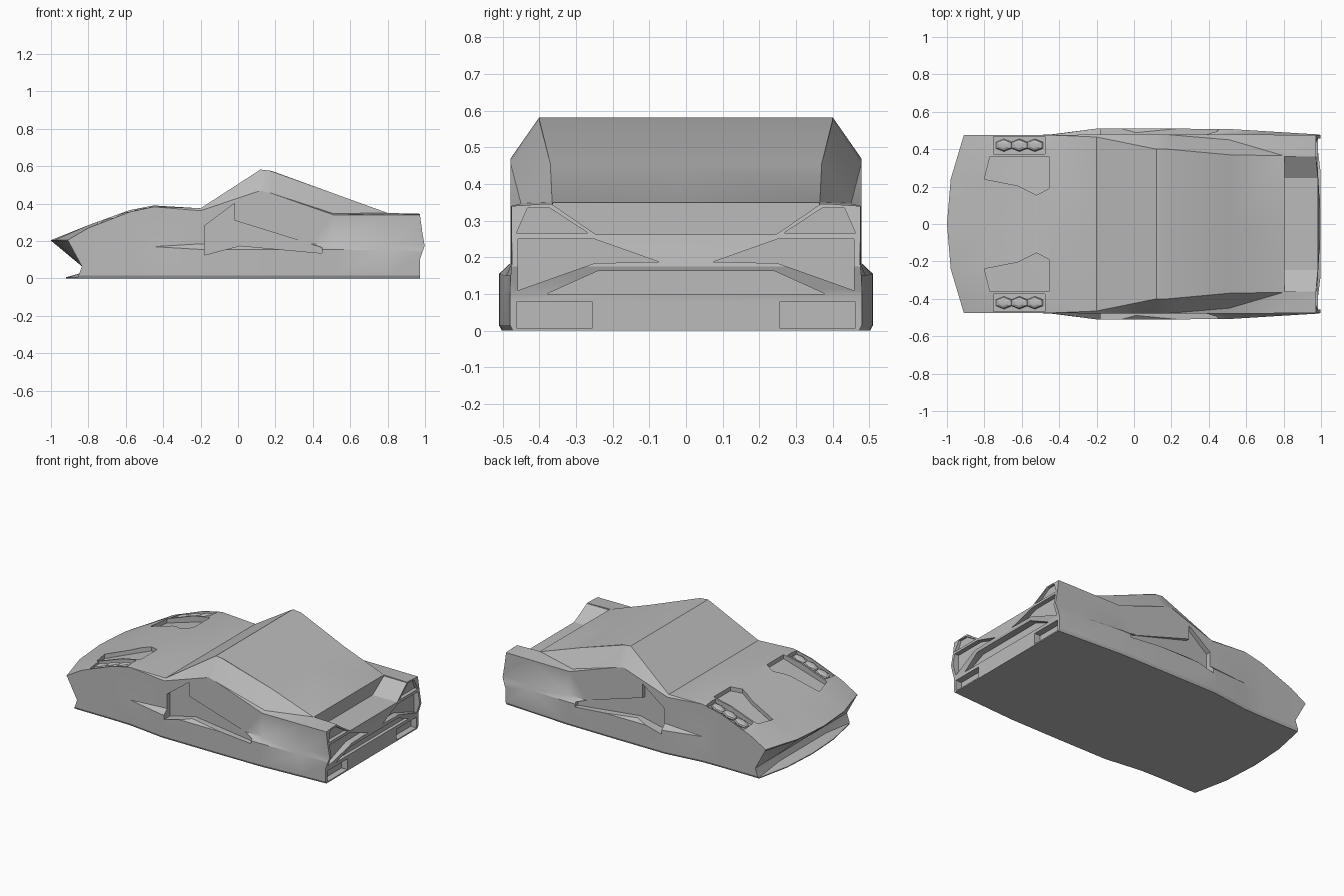
import bpy, bmesh, math

if "Cube" in bpy.data.objects:
    bpy.data.objects.remove(bpy.data.objects["Cube"])

paint = bpy.data.materials.new("grey_paint")
paint.diffuse_color = (0.5, 0.5, 0.5, 1)
paint.use_nodes = True
paint.node_tree.nodes["Principled BSDF"].inputs["Base Color"].default_value = paint.diffuse_color


def loft(name, rings):
    """Closed solid through a list of equal-length rings of points."""
    bm = bmesh.new()
    vs = [[bm.verts.new(p) for p in r] for r in rings]
    n = len(rings[0])
    for a, b in zip(vs, vs[1:]):
        for i in range(n):
            j = (i + 1) % n
            bm.faces.new((a[i], a[j], b[j], b[i]))
    bm.faces.new(vs[0])
    bm.faces.new(vs[-1][::-1])
    bmesh.ops.remove_doubles(bm, verts=bm.verts, dist=0.0005)
    bmesh.ops.triangulate(bm, faces=bm.faces)
    bmesh.ops.recalc_face_normals(bm, faces=bm.faces)
    me = bpy.data.meshes.new(name)
    bm.to_mesh(me)
    bm.free()
    me.materials.append(paint)
    ob = bpy.data.objects.new(name, me)
    bpy.context.collection.objects.link(ob)
    return ob


def interp(x, table):
    for (x0, y0), (x1, y1) in zip(table, table[1:]):
        if x <= x1:
            return y0 + (y1 - y0) * max(0, x - x0) / (x1 - x0)
    return table[-1][1]


def nose(y):
    return interp(abs(y), [(0, 0), (0.24, 0.02), (0.475, 0.09), (0.6, 0.14)])


def hood(x):
    return interp(x, [(-1, 0.203), (-0.8, 0.282), (-0.58, 0.362), (-0.45, 0.388)])


def cut(cutter):
    cutter.hide_render = True
    m = body.modifiers.new("cut", "BOOLEAN")
    m.operation = "DIFFERENCE"
    m.solver = "EXACT"
    m.object = cutter
    bpy.context.view_layer.objects.active = body
    bpy.ops.object.modifier_apply(modifier=m.name)
    bpy.data.objects.remove(cutter)


# Main body: x, sill width, sill z, side width, shoulder z, crease y, crease z, roof y, roof z
stations = [
    (-1.0, .475, .10, .475, .206, .24, .205, .24, .205),
    (-0.8, .475, .10, .475, .270, .36, .285, .36, .285),
    (-.58, .475, .12, .475, .355, .40, .365, .40, .365),
    (-.45, .478, .14, .476, .383, .42, .390, .42, .390),
    (-.20, .510, .155, .478, .362, .465, .375, .465, .375),
    (.12, .510, .155, .478, .470, .40, .582, .40, .582),
    (.18, .510, .155, .478, .455, .40, .572, .40, .575),
    (.51, .508, .155, .478, .340, .45, .347, .37, .455),
    (.80, .490, .15, .477, .340, .40, .345, .365, .350),
    (1.0, .478, .15, .475, .340, .40, .345, .365, .345),
]
rings = []
for x, sw, sz, w, zs, yc, zc, yr, zr in stations:
    half = [(0, 0), (sw - .008, 0), (sw, .015), (sw, sz), (w, sz + .03),
            (w, zs), (yc, zc), (yr, zr), (0, zr)]
    ring = half + [(-y, z) for y, z in half[-2:0:-1]]
    rings.append([(x + (nose(y) if x == -1 else 0), y, z) for y, z in ring])
body = loft("car_body", rings)

# Front: undercut nose with a lower lip, swept back towards the corners
nose_rings = []
for y in (-.6, -.475, -.24, 0, .24, .475, .6):
    d = nose(y)
    lip = -.92 + .7 * d
    prof = [(-1.3, -.1), (lip, -.1), (lip, .006), (-.848, .026), (-.835, .065),
            (-.998 + d, .2), (-1.3, .2)]
    nose_rings.append([(x, y, z) for x, z in prof])
cut(loft("nose_cutter", nose_rings))

# Rear: pointed tail profile
tail = [(.972, -.1), (.972, .1), (.998, .175), (.985, .25), (.97, .36), (1.2, .36), (1.2, -.1)]
cut(loft("tail_cutter", [[(x, y, z) for x, z in tail] for y in (-.6, .6)]))


def rear_cut(poly, x0):
    cut(loft("rear_cutter", [[(x, y, z) for y, z in poly] for x in (x0, 1.1)]))


# Rear deck channel and diffuser
rear_cut([(-.362, .5), (-.362, .342), (-.245, .262), (.245, .262), (.362, .342), (.362, .5)], .805)
rear_cut([(-.38, .1), (-.24, .163), (.24, .163), (.38, .1)], .95)

for s in (-1, 1):
    # Tail lamp recesses, upper end panels and exhaust boxes
    rear_cut([(s * y, z) for y, z in
              ((.458, .25), (.25, .25), (.075, .188), (.25, .184), (.458, .11))], .955)
    rear_cut([(s * y, z) for y, z in
              ((.462, .267), (.432, .335), (.372, .335), (.268, .267))], .958)
    rear_cut([(s * y, z) for y, z in
              ((.462, .008), (.255, .008), (.255, .078), (.462, .078))], .93)

    # Side air scoop, deepest at its front edge
    scoop = [(-.18, .125), (-.18, .28), (-.02, .40), (-.02, .31), (.45, .165), (.45, .135), (.01, .175)]
    cut(loft("scoop_cutter", [
        [(x, s * (.445 + .05 * (x + .18)), z) for x, z in scoop],
        [(x, s * .6, z) for x, z in scoop]]))

    # Hood vent and headlight bay
    vent = [(-.8, .24), (-.77, .362), (-.455, .362), (-.455, .19), (-.52, .155), (-.62, .205)]
    bay = [(-.75, .373), (-.75, .468), (-.475, .468), (-.475, .373)]
    for poly, depth in ((vent, .025), (bay, .022)):
        cut(loft("hood_cutter", [
            [(x, s * y, hood(x) - depth) for x, y in poly],
            [(x, s * y, hood(x) + .1) for x, y in poly]]))


def smooth(ob):
    bpy.ops.object.select_all(action="DESELECT")
    ob.select_set(True)
    bpy.context.view_layer.objects.active = ob
    bpy.ops.object.shade_smooth_by_angle(angle=math.radians(25))


smooth(body)

# Headlight lamps: three faceted pods per side
for s in (-1, 1):
    for i, x in enumerate((-.695, -.612, -.53)):
        bpy.ops.mesh.primitive_uv_sphere_add(
            segments=6, ring_count=6, radius=1,
            location=(x, s * .421, hood(x) - .018), rotation=(0, -.34, 0))
        lamp = bpy.context.object
        lamp.name = f"headlight_{'left' if s < 0 else 'right'}_{i + 1}"
        lamp.scale = (.052, .034, .018)
        lamp.data.materials.append(paint)
        smooth(lamp)
